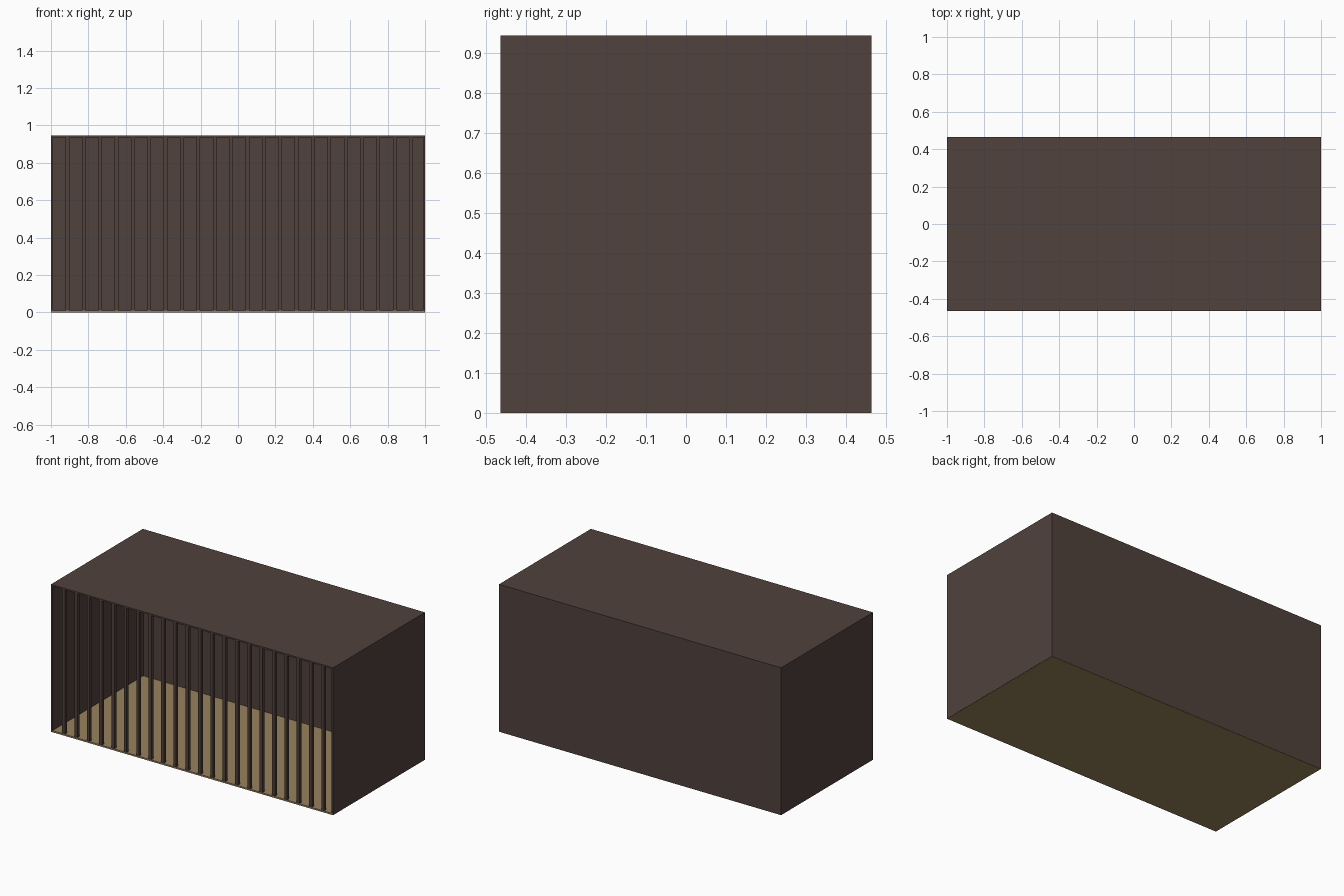
import bpy

if "Cube" in bpy.data.objects:
    bpy.data.objects.remove(bpy.data.objects["Cube"])

W, D, H, T = 2.0, 0.93, 0.945, 0.01   # outer size and panel thickness


def material(name, rgb):
    m = bpy.data.materials.new(name)
    m.diffuse_color = (*rgb, 1.0)
    m.use_nodes = True
    m.node_tree.nodes["Principled BSDF"].inputs["Base Color"].default_value = m.diffuse_color
    return m


brown = material("dark_brown", (0.080, 0.054, 0.046))
tan = material("tan_floor", (0.314, 0.223, 0.107))


def box(name, lo, hi, mat):
    """Box between two opposite corners."""
    centre = [(a + b) / 2 for a, b in zip(lo, hi)]
    bpy.ops.mesh.primitive_cube_add(size=1, location=centre)
    ob = bpy.context.object
    ob.name = name
    ob.scale = [b - a for a, b in zip(lo, hi)]
    bpy.ops.object.transform_apply(location=False, rotation=False, scale=True)
    ob.data.materials.append(mat)
    return ob


x, y = W / 2, D / 2

# Shell: floor, back, sides and roof, open at the front
e = 0.001
box("floor", (-x + e, -y, 0), (x - e, y - e, T), tan)
box("back_wall", (-x + e, y - T, e), (x - e, y, H - T), brown)
for name, a in (("left_wall", -x), ("right_wall", x - T)):
    box(name, (a, -y, e), (a + T, y, H - T), brown)
box("roof", (-x, -y, H - T), (x, y, H), brown)

# Row of upright bars across the open front
COUNT, FIRST, STEP, BAR = 22, -0.912, 0.0875, 0.02
for i in range(COUNT):
    c = FIRST + i * STEP
    box(f"front_bar_{i + 1}", (c - BAR / 2, -y + 0.002, T),
        (c + BAR / 2, -y + 0.002 + BAR, H - T), brown)
